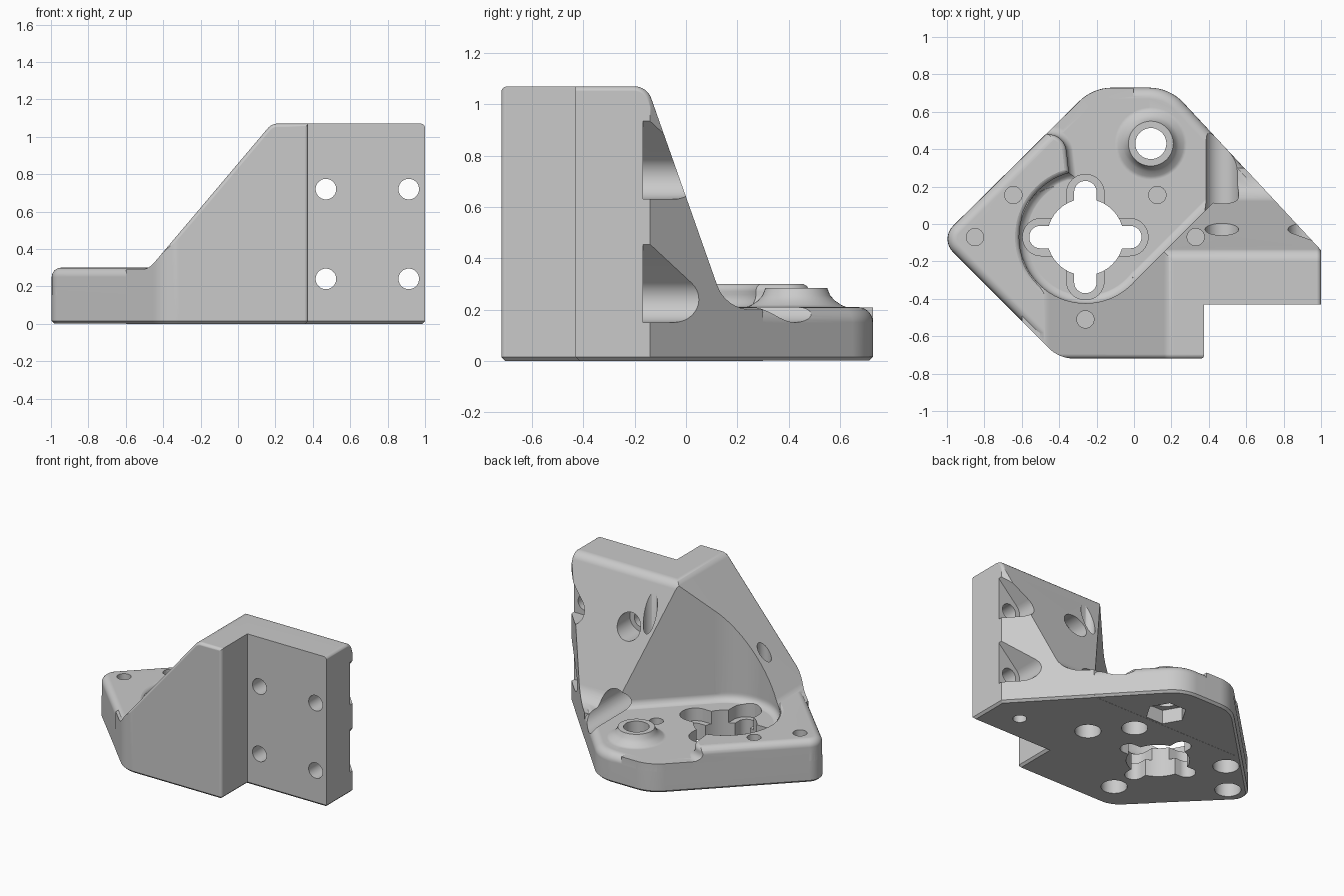
import bpy, bmesh, math
from mathutils import Vector, Matrix

if "Cube" in bpy.data.objects:
    bpy.data.objects.remove(bpy.data.objects["Cube"])


def ring(pts, inset, steps=8):
    """Inset a counter-clockwise outline of (u, v, radius) and round its corners."""
    out, n = [], len(pts)
    for i, (u, v, r) in enumerate(pts):
        p = Vector((u, v))
        e1 = (p - Vector(pts[i - 1][:2])).normalized()
        e2 = (Vector(pts[(i + 1) % n][:2]) - p).normalized()
        n1, n2 = Vector((-e1.y, e1.x)), Vector((-e2.y, e2.x))
        p = p + inset * (n1 + n2) / (1 + n1.dot(n2))
        if r == 0:
            out.append(p)
            continue
        side = 1 if e1.x * e2.y - e1.y * e2.x > 0 else -1
        r = max(r - side * inset, 0.005)
        turn = math.acos(max(-1, min(1, e1.dot(e2))))
        start = p - e1 * r * math.tan(turn / 2)
        centre = start + n1 * r * side
        for k in range(steps + 1):
            out.append(centre + Matrix.Rotation(side * turn * k / steps, 2) @ (start - centre))
    return out


def solid(name, pts, levels, axis="z"):
    """Loft an outline through rising (position, inset) levels along an axis."""
    place = {"z": lambda p, w: (p.x, p.y, w),
             "y": lambda p, w: (p.x, w, p.y),
             "x": lambda p, w: (w, p.x, p.y)}[axis]
    bm = bmesh.new()
    rings = [[bm.verts.new(place(p, w)) for p in ring(pts, d)] for w, d in levels]
    n = len(rings[0])
    for a, b in zip(rings, rings[1:]):
        for i in range(n):
            j = (i + 1) % n
            bm.faces.new((a[i], a[j], b[j], b[i]))
    bm.faces.new(rings[0][::-1])
    bm.faces.new(rings[-1])
    bmesh.ops.recalc_face_normals(bm, faces=bm.faces)
    mesh = bpy.data.meshes.new(name)
    bm.to_mesh(mesh)
    bm.free()
    obj = bpy.data.objects.new(name, mesh)
    bpy.context.collection.objects.link(obj)
    return obj


def combine(obj, other, operation):
    mod = obj.modifiers.new("combine", "BOOLEAN")
    mod.operation, mod.solver, mod.object = operation, "EXACT", other
    bpy.context.view_layer.objects.active = obj
    bpy.ops.object.modifier_apply(modifier=mod.name)
    bpy.data.objects.remove(other)


def circle(u, v, r, n=40):
    return [(u + r * math.cos(2 * math.pi * k / n), v + r * math.sin(2 * math.pi * k / n), 0)
            for k in range(n)]


def drill(obj, u, v, r, start, end, axis="z", n=40):
    combine(obj, solid("drill", circle(u, v, r, n), [(start, 0), (end, 0)], axis), "DIFFERENCE")


def round_over(end, r, base=0.0, n=6):
    """Levels of a rounded edge that finishes at the given position."""
    arc = [k / n * math.pi / 2 for k in range(n + 1)]
    return [(end - r + r * math.sin(a), base + r * (1 - math.cos(a))) for a in arc]


def round_foot(start, r):
    """Levels of a rounded edge that begins at the given position."""
    return [(-w, d) for w, d in reversed(round_over(-start, r))]


# Outline of the whole bracket seen from above
outline = [(1, -0.43, 0), (1, -0.14, 0), (0.19, 0.73, 0.25), (-0.22, 0.73, 0.25),
           (-1.04, -0.08, 0.1), (-0.40, -0.72, 0.2), (0.375, -0.72, 0.02), (0.375, -0.43, 0)]

# Motor pocket: a round well that opens towards the back
MX, MY, MR = -0.26, -0.07, 0.354
opening = [(-0.01, -0.32, 0), (1.3, 0.99, 0), (1.3, 1.6, 0), (-0.9, 1.6, 0),
           (-0.9, 0.48, 0), (-0.37, 0.48, 0.1), (-0.34, 0.2, 0)]


def cut_pocket(obj, floor, top):
    for shape in (circle(MX, MY, MR, 64), opening):
        combine(obj, solid("pocket", shape, round_foot(floor, 0.05) + top), "DIFFERENCE")


# Tall corner wall: outline limited by two sloping profiles
bracket = solid("motor_bracket", outline, [(0, 0.015), (0.015, 0), (1.2, 0)])
side_profile = [(-0.9, -0.1, 0), (0.3, -0.1, 0), (0.3, 0.2, 0), (0.155, 0.2, 0.14),
                (-0.152, 1.07, 0.07), (-0.9, 1.07, 0)]
front_profile = [(-0.6, -0.1, 0), (1.3, -0.1, 0), (1.3, 1.07, 0), (0.18, 1.07, 0.07),
                 (-0.48, 0.289, 0.1), (-0.6, 0.289, 0)]
combine(bracket, solid("side_limit", side_profile,
                       [(-1.2, 0)] + round_over(1.001, 0.025), "x"), "INTERSECT")
combine(bracket, solid("front_limit", front_profile,
                       round_foot(-0.721, 0.025) + [(1.2, 0)], "y"), "INTERSECT")
cut_pocket(bracket, 0.209, [(1.3, 0)])

# Raised rim around the pocket, rounded inside and out
rim_outline = [(0, 0.73, 0)] + outline[3:6] + [(0, -0.72, 0)]
rim = solid("rim", rim_outline, [(0.05, 0.002)] + round_over(0.30, 0.05, 0.002))
lip = [(w, -d) for w, d in round_over(0.301, 0.03)]
cut_pocket(rim, 0.208, lip + [(0.5, -0.03)])

# Base plate and flared boss
plate = solid("plate", outline, [(0.001, 0.016), (0.016, 0.001)] + round_over(0.21, 0.06, 0.001))
BX, BY = 0.09, 0.43
boss = solid("boss", circle(BX, BY, 0.12, 48),
             [(0.15, -0.09), (0.205, -0.085), (0.218, -0.055), (0.235, -0.03),
              (0.255, -0.012), (0.285, 0)])
for part in (plate, rim, boss):
    combine(bracket, part, "UNION")

# Motor opening: round centre and crossed, stepped slots
drill(bracket, MX, MY, 0.205, -0.1, 0.5)
for half_len, half_wide, bottom in ((0.30, 0.06, -0.1), (0.335, 0.1, 0.12)):
    for a, b in ((half_len, half_wide), (half_wide, half_len)):
        r = half_wide * 0.98
        slot = [(MX - a, MY - b, r), (MX + a, MY - b, r), (MX + a, MY + b, r), (MX - a, MY + b, r)]
        combine(bracket, solid("slot", slot, [(bottom, 0), (0.4, 0)]), "DIFFERENCE")

# Vertical screw holes: wide from below, a thin web, narrow above
for x, y in ((-0.85, -0.07), (0.33, -0.07), (-0.26, -0.51), (-0.645, 0.155), (0.125, 0.155)):
    drill(bracket, x, y, 0.085, -0.1, 0.12)
    drill(bracket, x, y, 0.046, 0.135, 1.3)

# Boss hole with hexagonal nut seat, and a blind hole under the wall
drill(bracket, BX, BY, 0.083, -0.1, 0.5)
drill(bracket, BX, BY, 0.135, -0.1, 0.1, n=6)
drill(bracket, 0.77, -0.23, 0.045, -0.1, 0.15)

# Wall screws with deep recesses; the outer pair open sideways under a sloping roof
R = 0.09
for z in (0.24, 0.72):
    for x in (0.47, 0.913):
        drill(bracket, x, z, 0.055, -0.9, 0.9, "y")
    drill(bracket, 0.47, z, R, -0.167, 1.2, "y")
    arc = [math.radians(135 + 135 * k / 14) for k in range(15)]
    recess = [(0.913 + R * math.cos(a), z + R * math.sin(a), 0) for a in arc]
    recess += [(1.313, z - R, 0), (1.313, z + 0.4 + R * math.sqrt(2), 0)]
    combine(bracket, solid("recess", recess, [(-0.167, 0), (1.2, 0)], "y"), "DIFFERENCE")

# Single grey plastic
grey = bpy.data.materials.new("grey_plastic")
grey.use_nodes = True
colour = (0.59, 0.59, 0.59, 1)
grey.diffuse_color = colour
grey.node_tree.nodes["Principled BSDF"].inputs["Base Color"].default_value = colour
bracket.data.materials.clear()
bracket.data.materials.append(grey)

# Smooth fillets, crisp edges
bpy.ops.object.select_all(action="DESELECT")
bracket.select_set(True)
bpy.context.view_layer.objects.active = bracket
bpy.ops.object.shade_smooth_by_angle(angle=math.radians(28))
normals = bracket.modifiers.new("even_normals", "WEIGHTED_NORMAL")
normals.keep_sharp = True
